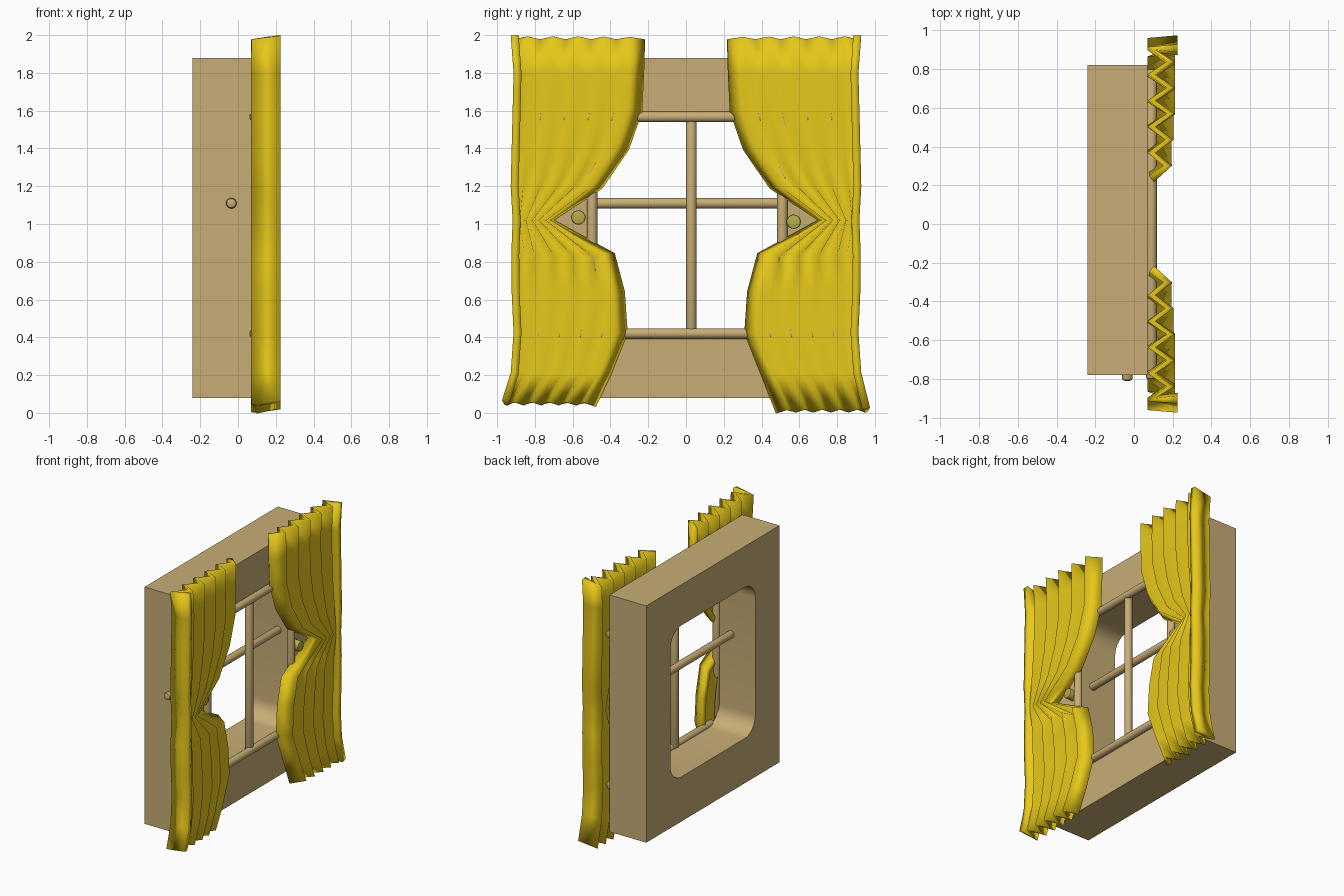
import bpy, bmesh, math
from mathutils import Vector

if "Cube" in bpy.data.objects:
    bpy.data.objects.remove(bpy.data.objects["Cube"])


def material(name, rgb):
    m = bpy.data.materials.new(name)
    m.diffuse_color = (*rgb, 1)
    m.use_nodes = True
    m.node_tree.nodes["Principled BSDF"].inputs["Base Color"].default_value = m.diffuse_color
    return m


WOOD = material("wood", (0.58, 0.42, 0.18))
CLOTH = material("cloth", (0.80, 0.58, 0.01))
KNOB = material("knob", (0.48, 0.42, 0.07))


def activate(ob):
    bpy.ops.object.select_all(action='DESELECT')
    ob.select_set(True)
    bpy.context.view_layer.objects.active = ob


def rod(name, p, q, r, mat, bevel=0.008):
    """Round bar with softened ends between two points."""
    p, q = Vector(p), Vector(q)
    bpy.ops.mesh.primitive_cylinder_add(vertices=24, radius=r, depth=(q - p).length,
                                        location=(p + q) / 2)
    ob = bpy.context.object
    ob.name = name
    ob.rotation_euler = (q - p).to_track_quat('Z', 'Y').to_euler()
    ob.data.materials.append(mat)
    b = ob.modifiers.new("soft_ends", 'BEVEL')
    b.width, b.segments, b.limit_method = bevel, 2, 'ANGLE'
    b.angle_limit = math.radians(50)
    bpy.ops.object.modifier_apply(modifier=b.name)
    bpy.ops.object.shade_smooth_by_angle(angle=math.radians(40))
    return ob


def rounded_rect(y0, y1, z0, z1, r, n=8):
    pts = []
    corners = [(y1 - r, z1 - r), (y0 + r, z1 - r), (y0 + r, z0 + r), (y1 - r, z0 + r)]
    for k, (cy, cz) in enumerate(corners):
        for i in range(n + 1):
            a = math.pi / 2 * (k + i / n)
            pts.append((cy + r * math.cos(a), cz + r * math.sin(a)))
    return pts


# Deep wall surround with a rounded opening
curve = bpy.data.curves.new("window_surround", 'CURVE')
curve.dimensions, curve.fill_mode, curve.extrude = '2D', 'BOTH', 0.155
outer = [(-0.78, 0.08), (0.82, 0.08), (0.82, 1.88), (-0.78, 1.88)]
for pts in (outer, rounded_rect(-0.49, 0.53, 0.42, 1.57, 0.13)):
    s = curve.splines.new('POLY')
    s.points.add(len(pts) - 1)
    for sp, (y, z) in zip(s.points, pts):
        sp.co = (y, z, 0, 1)
    s.use_cyclic_u = True
surround = bpy.data.objects.new("window_surround", curve)
bpy.context.collection.objects.link(surround)
surround.location = (-0.085, 0, 0)
surround.rotation_euler = (math.pi / 2, 0, math.pi / 2)
activate(surround)
bpy.ops.object.convert(target='MESH')
surround = bpy.context.object
surround.data.materials.clear()
surround.data.materials.append(WOOD)
bm = bmesh.new()
bm.from_mesh(surround.data)
bmesh.ops.remove_doubles(bm, verts=bm.verts, dist=1e-4)
bmesh.ops.recalc_face_normals(bm, faces=bm.faces)
bm.to_mesh(surround.data)
bm.free()
bpy.ops.object.shade_smooth_by_angle(angle=math.radians(30))

# Trim rods and glazing bars
X = 0.09
rod("top_rail", (X, -0.80, 1.567), (X, 0.80, 1.567), 0.028, WOOD)
rod("bottom_rail", (X, -0.80, 0.42), (X, 0.80, 0.42), 0.028, WOOD)
rod("side_rail_left", (X, -0.497, 0.42), (X, -0.497, 1.567), 0.028, WOOD)
rod("side_rail_right", (X, 0.51, 0.42), (X, 0.51, 1.567), 0.028, WOOD)
rod("vertical_bar", (0.075, 0.028, 0.42), (0.075, 0.028, 1.567), 0.028, WOOD)
rod("horizontal_bar", (-0.035, -0.81, 1.11), (-0.035, 0.79, 1.11), 0.028, WOOD, 0.015)

# Tie-back knobs
rod("knob_left", (0.06, -0.57, 1.035), (0.13, -0.57, 1.035), 0.038, KNOB)
rod("knob_right", (0.06, 0.57, 1.012), (0.13, 0.57, 1.012), 0.038, KNOB)

# Curtain outline rows: height, inner edge, outer edge
ROWS = [(1.978, 0.225, 0.925), (1.80, 0.23, 0.91), (1.60, 0.24, 0.915),
        (1.40, 0.31, 0.92), (1.20, 0.45, 0.925), (1.02, 0.71, 0.915),
        (0.835, 0.385, 0.922), (0.64, 0.333, 0.92), (0.425, 0.318, 0.91),
        (0.21, 0.405, 0.925), (0.003, 0.485, 0.972)]


def curtain(name, side, bottom):
    """Pleated cloth: zigzag cross-section following the gathered outline."""
    bm = bmesh.new()
    rings = []
    for i, (z, inner, out) in enumerate(ROWS):
        end = i in (0, len(ROWS) - 1)
        if i == len(ROWS) - 1:
            z = bottom
        inner, out = inner + 0.008, out - 0.018
        ring = []
        for k in range(12):
            t = min(k, 10) / 10
            x = 0.09
            if k % 2:
                x = 0.17 + 0.02 * min(1, k / 5)
            if k == 11:
                x = 0.225
            y = inner + (out - inner) * t
            dz = 0.02 * (x - 0.09) / 0.13 if end else 0
            ring.append(bm.verts.new((x, side * y, z + dz)))
        rings.append(ring)
    for a, b in zip(rings, rings[1:]):
        for k in range(11):
            bm.faces.new((a[k], a[k + 1], b[k + 1], b[k]))
    bmesh.ops.recalc_face_normals(bm, faces=bm.faces)
    me = bpy.data.meshes.new(name)
    bm.to_mesh(me)
    bm.free()
    ob = bpy.data.objects.new(name, me)
    bpy.context.collection.objects.link(ob)
    me.materials.append(CLOTH)
    activate(ob)
    m = ob.modifiers.new("thickness", 'SOLIDIFY')
    m.thickness, m.offset = 0.042, 0
    bpy.ops.object.modifier_apply(modifier=m.name)
    bpy.ops.object.shade_smooth()


curtain("curtain_left", -1, 0.04)
curtain("curtain_right", 1, 0.003)
